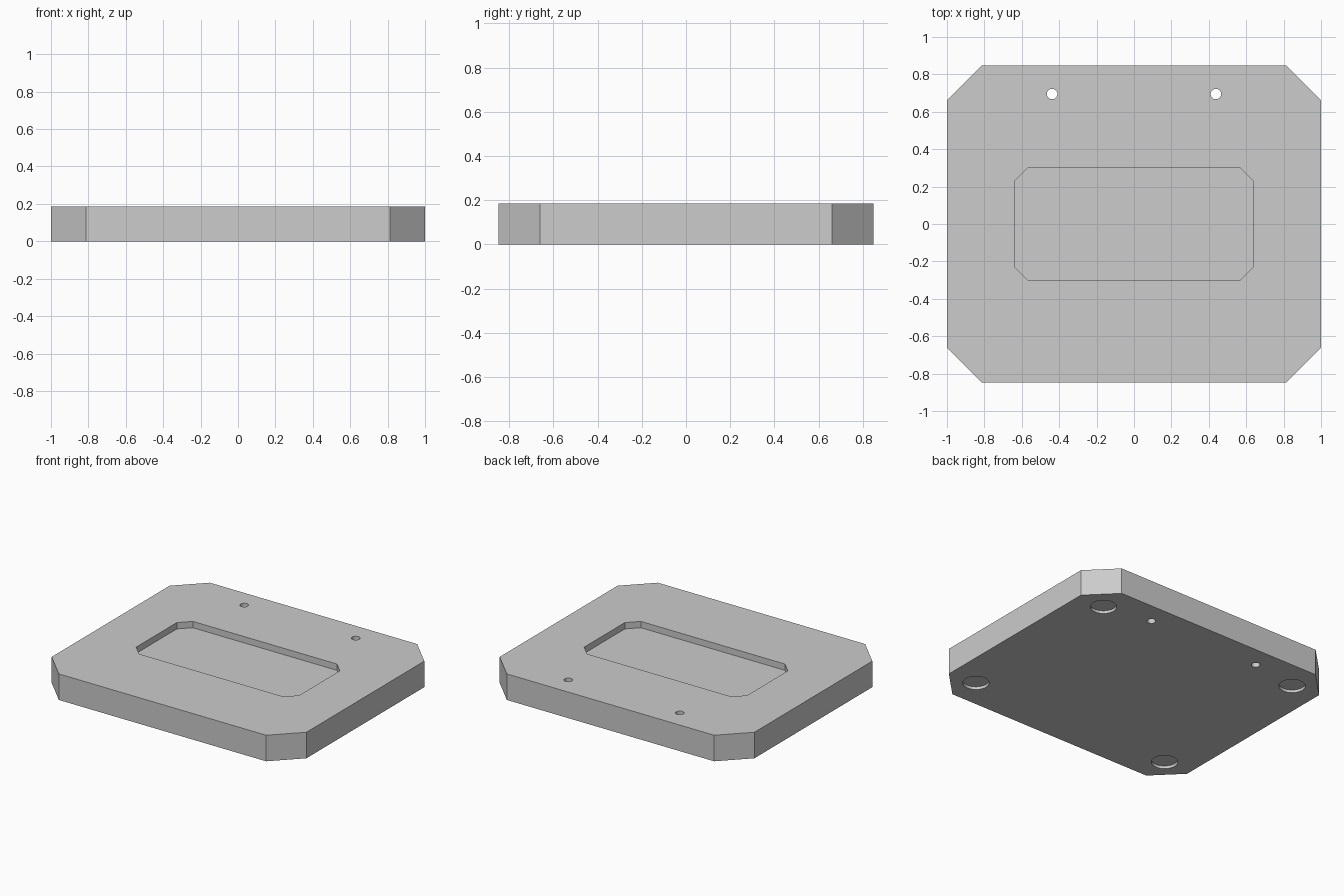
import bpy
import bmesh

cube = bpy.data.objects.get("Cube")
if cube:
    bpy.data.objects.remove(cube, do_unlink=True)

HEIGHT = 0.185
POCKET_DEPTH = 0.045
FOOT_DEPTH = 0.02
OVERLAP = 0.05

grey = bpy.data.materials.new("plain_grey")
grey.use_nodes = True
colour = (0.604, 0.604, 0.604, 1.0)
grey.diffuse_color = colour
grey.node_tree.nodes["Principled BSDF"].inputs["Base Color"].default_value = colour


def link_mesh(name, bm):
    bmesh.ops.recalc_face_normals(bm, faces=bm.faces)
    mesh = bpy.data.meshes.new(name)
    bm.to_mesh(mesh)
    bm.free()
    mesh.materials.append(grey)
    obj = bpy.data.objects.new(name, mesh)
    bpy.context.collection.objects.link(obj)
    return obj


def chamfered_block(name, hx, hy, cut, z0, z1):
    """Rectangular block with its four upright corners cut off."""
    corner = [(hx, hy - cut), (hx - cut, hy)]
    outline = (corner + [(-x, y) for x, y in reversed(corner)]
               + [(-x, -y) for x, y in corner]
               + [(x, -y) for x, y in reversed(corner)])
    bm = bmesh.new()
    base = bm.faces.new([bm.verts.new((x, y, z0)) for x, y in outline])
    top = bmesh.ops.extrude_face_region(bm, geom=[base], use_keep_orig=True)
    verts = [v for v in top["geom"] if isinstance(v, bmesh.types.BMVert)]
    bmesh.ops.translate(bm, verts=verts, vec=(0, 0, z1 - z0))
    return link_mesh(name, bm)


def cylinder(name, x, y, radius, z0, z1):
    bm = bmesh.new()
    bmesh.ops.create_cone(bm, cap_ends=True, segments=48, radius1=radius,
                          radius2=radius, depth=z1 - z0)
    bmesh.ops.translate(bm, verts=bm.verts, vec=(x, y, (z0 + z1) / 2))
    return link_mesh(name, bm)


# Main plate
plate = chamfered_block("base_plate", 1.0, 0.847, 0.186, 0, HEIGHT)

# Shallow pocket in the top
cutters = [chamfered_block("pocket_cutter", 0.64, 0.302, 0.074,
                           HEIGHT - POCKET_DEPTH, HEIGHT + OVERLAP)]

# Through holes near the back edge and round foot recesses underneath
for side in (-1, 1):
    cutters.append(cylinder("screw_hole_cutter", side * 0.438, 0.695, 0.028,
                            -OVERLAP, HEIGHT + OVERLAP))
    for end in (-1, 1):
        cutters.append(cylinder("foot_recess_cutter", side * 0.792, end * 0.638,
                                0.085, -OVERLAP, FOOT_DEPTH))

# Cut everything out of the plate
bpy.ops.object.select_all(action="DESELECT")
plate.select_set(True)
bpy.context.view_layer.objects.active = plate
for cutter in cutters:
    cutter.hide_render = True
    mod = plate.modifiers.new("cut", "BOOLEAN")
    mod.operation = "DIFFERENCE"
    mod.solver = "EXACT"
    mod.object = cutter
    bpy.ops.object.modifier_apply(modifier=mod.name)
    bpy.data.objects.remove(cutter, do_unlink=True)

bpy.ops.object.shade_smooth_by_angle()
